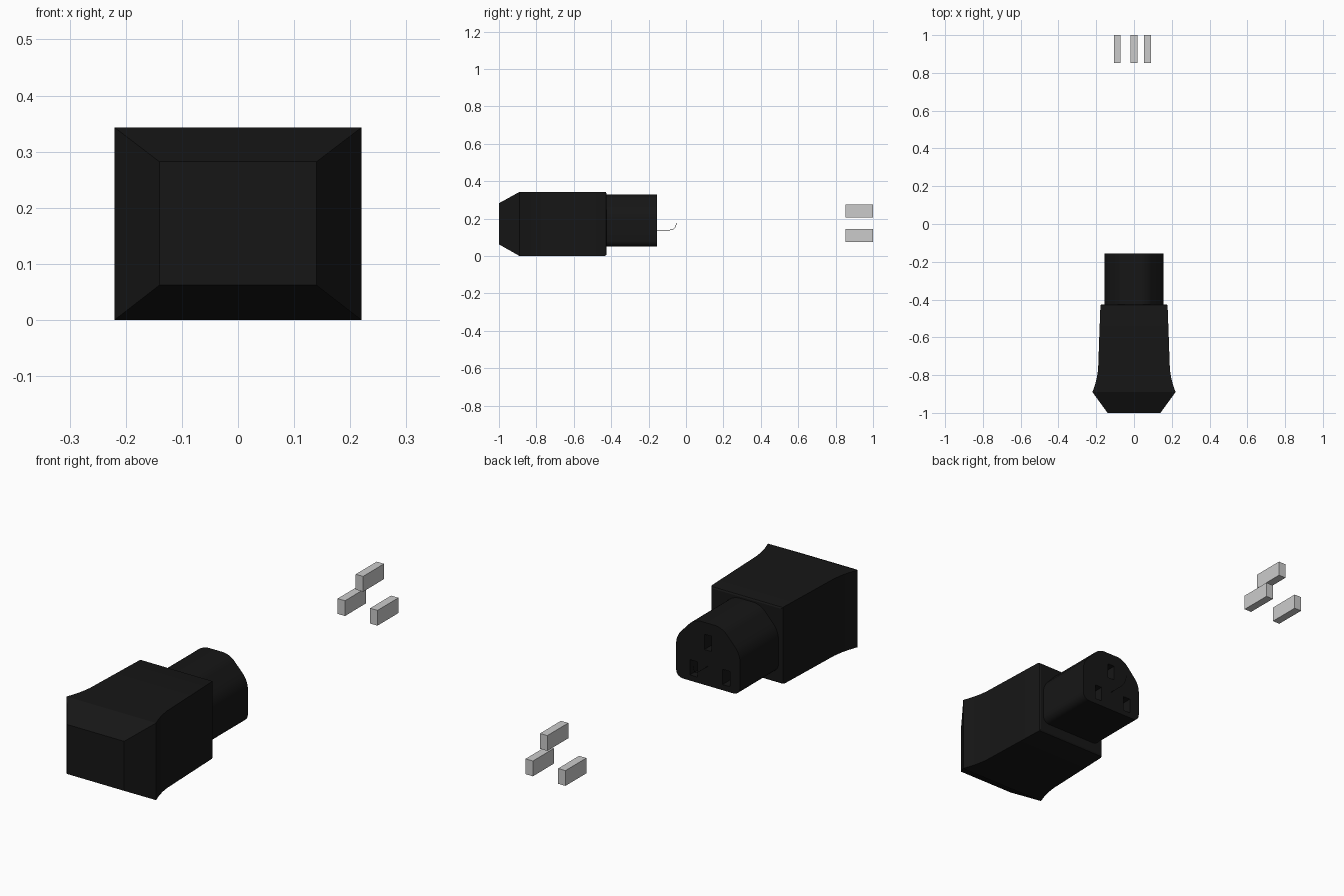
import bpy, bmesh
from mathutils import Vector

if "Cube" in bpy.data.objects:
    bpy.data.objects.remove(bpy.data.objects["Cube"])

black = bpy.data.materials.new("black_plastic")
black.diffuse_color = (0.008, 0.008, 0.008, 1)
black.use_nodes = True
black.node_tree.nodes["Principled BSDF"].inputs["Base Color"].default_value = black.diffuse_color


def make_object(name, bm, mat=None, smooth=False):
    bmesh.ops.recalc_face_normals(bm, faces=bm.faces[:])
    mesh = bpy.data.meshes.new(name)
    bm.to_mesh(mesh)
    bm.free()
    ob = bpy.data.objects.new(name, mesh)
    bpy.context.collection.objects.link(ob)
    if mat:
        mesh.materials.append(mat)
    bpy.ops.object.select_all(action='DESELECT')
    ob.select_set(True)
    bpy.context.view_layer.objects.active = ob
    if smooth:
        bpy.ops.object.shade_smooth_by_angle(angle=0.5)
    return ob


def add_box(bm, x, y, z):
    geo = bmesh.ops.create_cube(bm, size=1)
    for v in geo["verts"]:
        v.co = Vector([(r[0] + r[1]) / 2 + c * (r[1] - r[0])
                       for c, r in zip(v.co, (x, y, z))])


# Pin layout: x range, z range
slots = [((-0.107, -0.071), (0.075, 0.143)),
         ((-0.018, 0.018), (0.207, 0.275)),
         ((0.053, 0.089), (0.075, 0.143))]

# Grip body: rectangular sections (y, half width, bottom, top)
sections = [(-1.0, 0.14, 0.062, 0.282), (-0.89, 0.22, 0, 0.343),
            (-0.85, 0.206, 0, 0.343), (-0.81, 0.196, 0, 0.343),
            (-0.77, 0.19, 0, 0.343), (-0.60, 0.184, 0, 0.343),
            (-0.437, 0.178, 0, 0.343), (-0.429, 0.176, 0.002, 0.341),
            (-0.425, 0.170, 0.008, 0.335)]
bm = bmesh.new()
rings = [[bm.verts.new(p) for p in ((-w, y, b), (w, y, b), (w, y, t), (-w, y, t))]
         for y, w, b, t in sections]
for r, s in zip(rings, rings[1:]):
    for i in range(4):
        j = (i + 1) % 4
        bm.faces.new((r[i], r[j], s[j], s[i]))
bm.faces.new(rings[0])
bm.faces.new(rings[-1])
make_object("grip_body", bm, black, smooth=True)

# Plug neck: chamfered outline with rounded corners, extruded back
half = [(0.157, 0.05), (0.157, 0.232), (0.068, 0.328)]
outline = half + [(-x, z) for x, z in reversed(half)]
bm = bmesh.new()
face = bm.faces.new([bm.verts.new((x, -0.45, z)) for x, z in outline])
bmesh.ops.bevel(bm, geom=bm.verts[:], offset=0.032, segments=5,
                profile=0.5, affect='VERTICES')
ext = bmesh.ops.extrude_face_region(bm, geom=bm.faces[:])
bmesh.ops.translate(bm, vec=(0, 0.295, 0),
                    verts=[g for g in ext["geom"] if isinstance(g, bmesh.types.BMVert)])
if len(bm.faces) and not any(all(abs(v.co.y + 0.45) < 1e-5 for v in f.verts) for f in bm.faces):
    bmesh.ops.holes_fill(bm, edges=[e for e in bm.edges if e.is_boundary])
neck = make_object("plug_neck", bm, black)

# Sockets cut into the neck face
bm = bmesh.new()
for x, z in slots:
    add_box(bm, x, (-0.305, -0.10), z)
cutter = make_object("socket_cutter", bm)
cutter.hide_render = True
mod = neck.modifiers.new("sockets", 'BOOLEAN')
mod.operation = 'DIFFERENCE'
mod.solver = 'EXACT'
mod.object = cutter
bpy.ops.object.select_all(action='DESELECT')
neck.select_set(True)
bpy.context.view_layer.objects.active = neck
bpy.ops.object.modifier_apply(modifier=mod.name)
bpy.data.objects.remove(cutter)
bpy.ops.object.shade_smooth_by_angle(angle=0.5)

# Metal contact pins
for name, (x, z) in zip(("pin_left", "pin_top", "pin_right"), slots):
    bm = bmesh.new()
    add_box(bm, x, (0.853, 1.0), z)
    make_object(name, bm)

# Hair-thin wire curling up behind the neck
curve = bpy.data.curves.new("thin_wire", 'CURVE')
curve.dimensions = '3D'
curve.bevel_depth = 0.0012
curve.bevel_resolution = 0
path = [(-0.16, 0.138), (-0.09, 0.138), (-0.07, 0.142), (-0.058, 0.153),
        (-0.053, 0.166), (-0.05, 0.177)]
spline = curve.splines.new('POLY')
spline.points.add(len(path) - 1)
for p, (y, z) in zip(spline.points, path):
    p.co = (0, y, z, 1)
curve.materials.append(black)
wire = bpy.data.objects.new("thin_wire", curve)
bpy.context.collection.objects.link(wire)
